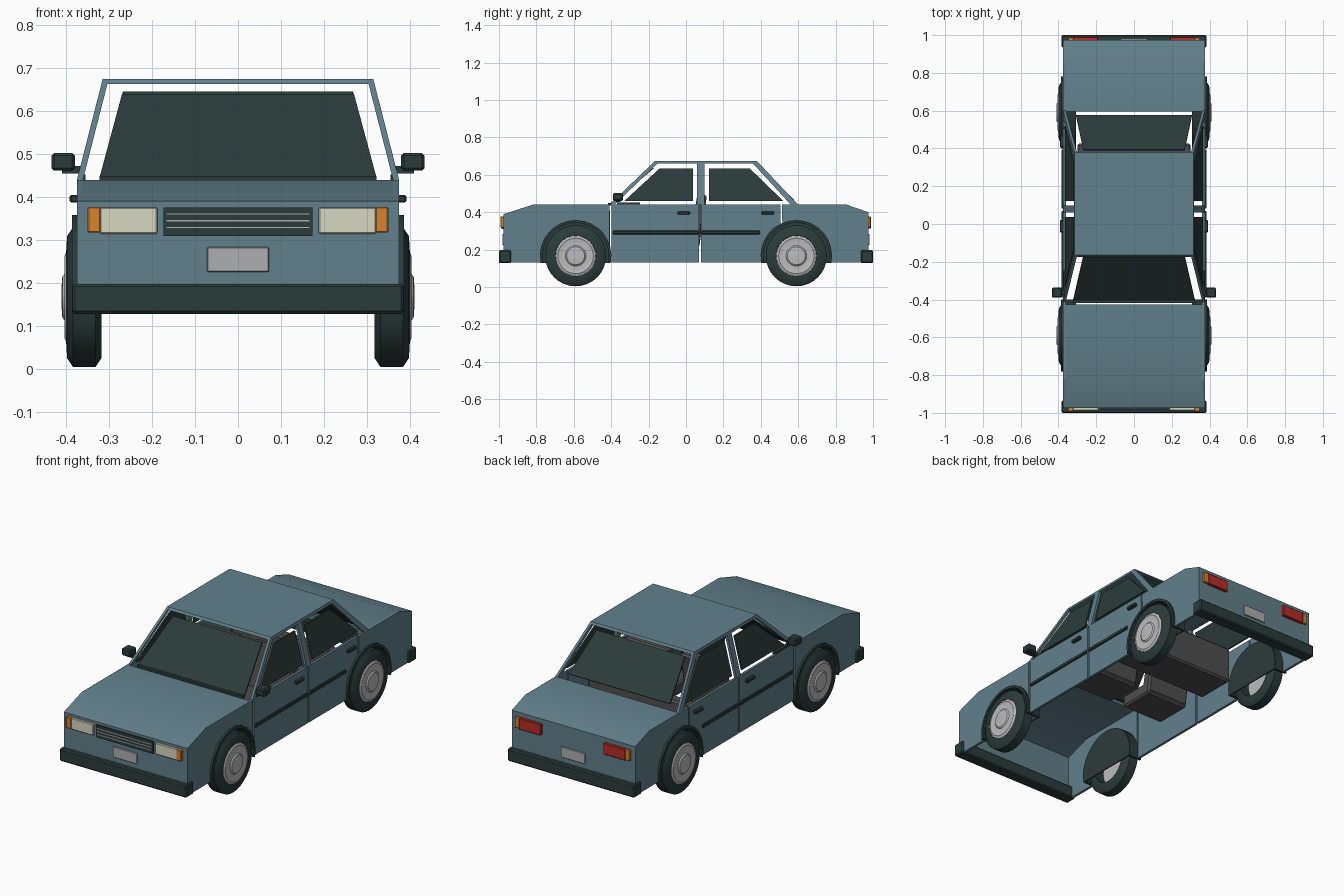
import bpy, bmesh, math
from mathutils import Vector

if "Cube" in bpy.data.objects:
    bpy.data.objects.remove(bpy.data.objects["Cube"])


def material(name, rgb):
    m = bpy.data.materials.new(name)
    m.diffuse_color = (*rgb, 1)
    m.use_nodes = True
    m.node_tree.nodes["Principled BSDF"].inputs["Base Color"].default_value = m.diffuse_color
    return m


PAINT = material("blue_grey_paint", (0.122, 0.216, 0.262))
DARK = material("dark_trim", (0.024, 0.044, 0.043))
SEAT = material("seat_grey", (0.08, 0.076, 0.076))
SILVER = material("silver", (0.42, 0.43, 0.44))
HUB = material("hub_silver", (0.50, 0.50, 0.51))
CREAM = material("lamp_cream", (0.68, 0.68, 0.54))
ORANGE = material("indicator_orange", (0.68, 0.23, 0.028))
RED = material("tail_red", (0.48, 0.025, 0.02))

HALF, BELT, ROOF = 0.375, 0.44, 0.675
AXLE_Y, AXLE_Z, ARCH = 0.59, 0.167, 0.185


def finish(name, bm, mat, bevel=0, smooth=False):
    bmesh.ops.recalc_face_normals(bm, faces=bm.faces)
    me = bpy.data.meshes.new(name)
    bm.to_mesh(me)
    bm.free()
    me.materials.append(mat)
    ob = bpy.data.objects.new(name, me)
    bpy.context.collection.objects.link(ob)
    if bevel:
        mod = ob.modifiers.new("bevel", "BEVEL")
        mod.width, mod.segments = bevel, 1
    if smooth:
        bpy.ops.object.select_all(action="DESELECT")
        ob.select_set(True)
        bpy.context.view_layer.objects.active = ob
        bpy.ops.object.shade_smooth_by_angle(angle=math.radians(35))
    return ob


def loft(name, loop_a, loop_b, mat, bevel=0, smooth=False):
    """Closed solid between two matching loops of points."""
    bm = bmesh.new()
    a = [bm.verts.new(p) for p in loop_a]
    b = [bm.verts.new(p) for p in loop_b]
    bm.faces.new(a)
    bm.faces.new(b[::-1])
    for i in range(len(a)):
        j = (i + 1) % len(a)
        bm.faces.new((a[i], a[j], b[j], b[i]))
    return finish(name, bm, mat, bevel, smooth)


def box(name, x, y, z, mat, bevel=0):
    ring = [(x[0], y[0]), (x[1], y[0]), (x[1], y[1]), (x[0], y[1])]
    return loft(name, [(*p, z[0]) for p in ring], [(*p, z[1]) for p in ring], mat, bevel)


def wall_x(z):
    """Half width of the car: upright below the belt, leaning in above it."""
    return HALF - max(0, z - BELT) * 0.06 / (ROOF - BELT)


def side_panel(name, pts, mat, s, inset=0.0, thick=0.014):
    loops = [[(s * (wall_x(z) - d), y, z) for y, z in pts] for d in (inset, inset + thick)]
    return loft(name, *loops, mat)


def arc(cy, a0, a1, r=ARCH, n=16):
    angles = [math.radians(a0 + (a1 - a0) * i / n) for i in range(n + 1)]
    return [(cy + r * math.cos(a), AXLE_Z + r * math.sin(a)) for a in angles]


def across(name, pts, half, mat):
    return loft(name, [(-half, *p) for p in pts], [(half, *p) for p in pts], mat, smooth=True)


def glass(name, low, high):
    """Slanted pane from (half width, y, z) at its lower and upper edges."""
    ring = [Vector((s * w, y, z)) for s, (w, y, z) in
            ((-1, low), (1, low), (1, high), (-1, high))]
    n = (ring[1] - ring[0]).cross(ring[2] - ring[1]).normalized() * 0.008
    return loft(name, ring, [p - n for p in ring], DARK)


def lathe(name, profile, cy, s, mat, ring=False, n=32):
    """Spin (x, radius) points about a wheel axle; a ring closes on itself."""
    bm = bmesh.new()
    rings = []
    for x, r in profile:
        rings.append([bm.verts.new((s * x, cy + r * math.cos(2 * math.pi * i / n),
                                    AXLE_Z + r * math.sin(2 * math.pi * i / n))) for i in range(n)])
    pairs = list(zip(rings, rings[1:]))
    if ring:
        pairs.append((rings[-1], rings[0]))
    else:
        bm.faces.new(rings[0])
        bm.faces.new(rings[-1])
    for a, b in pairs:
        for i in range(n):
            j = (i + 1) % n
            bm.faces.new((a[i], a[j], b[j], b[i]))
    return finish(name, bm, mat, smooth=True)


# Nose with hood, tail with boot lid, and roof: thin folded sheets
across("nose_and_hood", [(-0.975, 0.13), (-0.975, 0.39), (-0.82, 0.44), (-0.425, 0.44),
                         (-0.425, 0.428), (-0.818, 0.428), (-0.962, 0.38), (-0.962, 0.13)], 0.361, PAINT)
across("tail_and_boot", [(0.975, 0.13), (0.975, 0.40), (0.86, 0.44), (0.595, 0.44),
                         (0.595, 0.428), (0.858, 0.428), (0.962, 0.39), (0.962, 0.13)], 0.361, PAINT)
across("roof", [(-0.165, ROOF), (0.378, ROOF), (0.386, 0.663), (-0.174, 0.663)], 0.3155, PAINT)

glass("windscreen", (0.322, -0.405, 0.447), (0.27, -0.178, 0.64))
glass("rear_window", (0.307, 0.572, 0.46), (0.268, 0.388, 0.64))
box("windscreen_seal", (-0.322, 0.322), (-0.418, -0.402), (0.436, 0.449), DARK)

low = -math.degrees(math.asin((AXLE_Z - 0.13) / ARCH))
door_cut = math.degrees(math.acos(-0.085 / ARCH))
quarter_cut = math.degrees(math.acos(-0.075 / ARCH))

for s, side in ((1, "right"), (-1, "left")):
    # Fenders, doors and quarter panels with round wheel openings
    side_panel(f"front_fender_{side}", [(-0.975, 0.13), (-0.975, 0.39), (-0.82, 0.44), (-0.408, 0.44)]
               + arc(-AXLE_Y, low, 180 - low), PAINT, s)
    side_panel(f"front_door_{side}", [(-0.397, 0.13), (-0.397, 0.44), (0.07, 0.44), (0.07, 0.13)], PAINT, s)
    side_panel(f"rear_door_{side}", [(0.08, 0.13), (0.08, 0.44), (0.505, 0.44)]
               + arc(AXLE_Y, door_cut, 180 - low), PAINT, s)
    side_panel(f"rear_quarter_{side}", [(0.513, 0.44), (0.86, 0.44), (0.975, 0.40), (0.975, 0.13)]
               + arc(AXLE_Y, low, quarter_cut), PAINT, s)

    # Roof pillars and rail
    side_panel(f"front_pillar_{side}", [(-0.41, BELT), (-0.165, ROOF), (-0.137, ROOF), (-0.382, BELT)], PAINT, s)
    side_panel(f"middle_pillar_{side}", [(0.06, BELT), (0.06, 0.665), (0.098, 0.665), (0.098, BELT)], PAINT, s)
    side_panel(f"rear_pillar_{side}", [(0.60, BELT), (0.378, ROOF), (0.345, ROOF), (0.56, BELT)], PAINT, s)
    side_panel(f"roof_rail_{side}", [(-0.15, 0.66), (-0.15, 0.672), (0.36, 0.672), (0.36, 0.66)], PAINT, s)

    # Side windows
    side_panel(f"front_side_glass_{side}", [(-0.33, 0.46), (-0.14, 0.635), (0.037, 0.635), (0.037, 0.46)],
               DARK, s, 0.004, 0.008)
    side_panel(f"rear_side_glass_{side}", [(0.122, 0.46), (0.122, 0.635), (0.34, 0.635), (0.52, 0.46)],
               DARK, s, 0.004, 0.008)

    # Door trim, handles and mirror
    for part, y0, y1, hy in (("front", -0.39, 0.068, -0.045), ("rear", 0.082, 0.395, 0.405)):
        box(f"{part}_trim_{side}", (s * 0.37, s * 0.383), (y0, y1), (0.282, 0.301), DARK, 0.003)
        box(f"{part}_handle_{side}", (s * 0.37, s * 0.392), (hy, hy + 0.066), (0.387, 0.405), DARK, 0.004)
    box(f"mirror_base_{side}", (s * 0.355, s * 0.372), (-0.37, -0.245), (0.436, 0.452), DARK)
    box(f"mirror_arm_{side}", (s * 0.362, s * 0.41), (-0.375, -0.35), (0.455, 0.472), DARK)
    box(f"mirror_{side}", (s * 0.38, s * 0.434), (-0.39, -0.336), (0.461, 0.502), DARK, 0.006)

    for end, cy in (("front", -AXLE_Y), ("rear", AXLE_Y)):
        # Wheel arch lip with a closed inner liner
        lip = arc(cy, low, 180 - low, 0.191) + arc(cy, 180 - low, low, 0.177)
        loft(f"{end}_arch_{side}", [(s * 0.312, *p) for p in lip], [(s * 0.386, *p) for p in lip], DARK)
        liner = arc(cy, low, 180 - low, 0.190)
        loft(f"{end}_liner_{side}", [(s * 0.306, *p) for p in liner], [(s * 0.312, *p) for p in liner], DARK)
        # Open tyre ring and domed hub cap
        lathe(f"{end}_tyre_{side}", [(0.318, 0.108), (0.318, 0.142), (0.332, 0.163), (0.384, 0.163),
                                     (0.398, 0.142), (0.400, 0.108)], cy, s, DARK, ring=True)
        lathe(f"{end}_hub_{side}", [(0.375, 0.107), (0.399, 0.107), (0.404, 0.095), (0.401, 0.085),
                                    (0.403, 0.055), (0.409, 0.048), (0.411, 0.02)], cy, s, HUB)

    # Lamps
    box(f"headlamp_{side}", (s * 0.188, s * 0.322), (-0.988, -0.97), (0.314, 0.376), CREAM, 0.003)
    box(f"front_indicator_{side}", (s * 0.32, s * 0.35), (-0.993, -0.97), (0.317, 0.377), ORANGE, 0.003)
    box(f"tail_lamp_{side}", (s * 0.19, s * 0.322), (0.97, 0.99), (0.314, 0.376), RED, 0.003)
    box(f"rear_indicator_{side}", (s * 0.32, s * 0.35), (0.97, 0.988), (0.317, 0.377), ORANGE, 0.003)

    # Front seat
    box(f"front_seat_cushion_{side}", (s * 0.04, s * 0.30), (-0.14, 0.07), (0.20, 0.27), SEAT, 0.01)
    back = [(0.01, 0.21), (0.07, 0.21), (0.112, 0.49), (0.062, 0.50)]
    loft(f"front_seat_back_{side}", [(s * 0.04, *p) for p in back], [(s * 0.30, *p) for p in back], SEAT, 0.01)

# Rear bench
box("rear_bench_cushion", (-0.30, 0.30), (0.20, 0.40), (0.20, 0.27), SEAT, 0.01)
box("rear_bench_back", (-0.30, 0.30), (0.36, 0.425), (0.20, 0.40), SEAT, 0.01)

# Bumpers and blank plates at both ends
for e, end in ((-1, "front"), (1, "rear")):
    box(f"{end}_bumper", (-0.385, 0.385), (e * 0.935, e * 1.0), (0.128, 0.197), DARK, 0.006)
    box(f"{end}_plate", (-0.072, 0.072), (e * 0.97, e * 0.982), (0.225, 0.283), SILVER, 0.002)

# Grille with bright slats
box("grille", (-0.174, 0.174), (-0.984, -0.97), (0.309, 0.376), DARK)
for i in range(3):
    z = 0.326 + 0.016 * i
    box(f"grille_slat_{i + 1}", (-0.168, 0.168), (-0.988, -0.982), (z, z + 0.005), SILVER)
